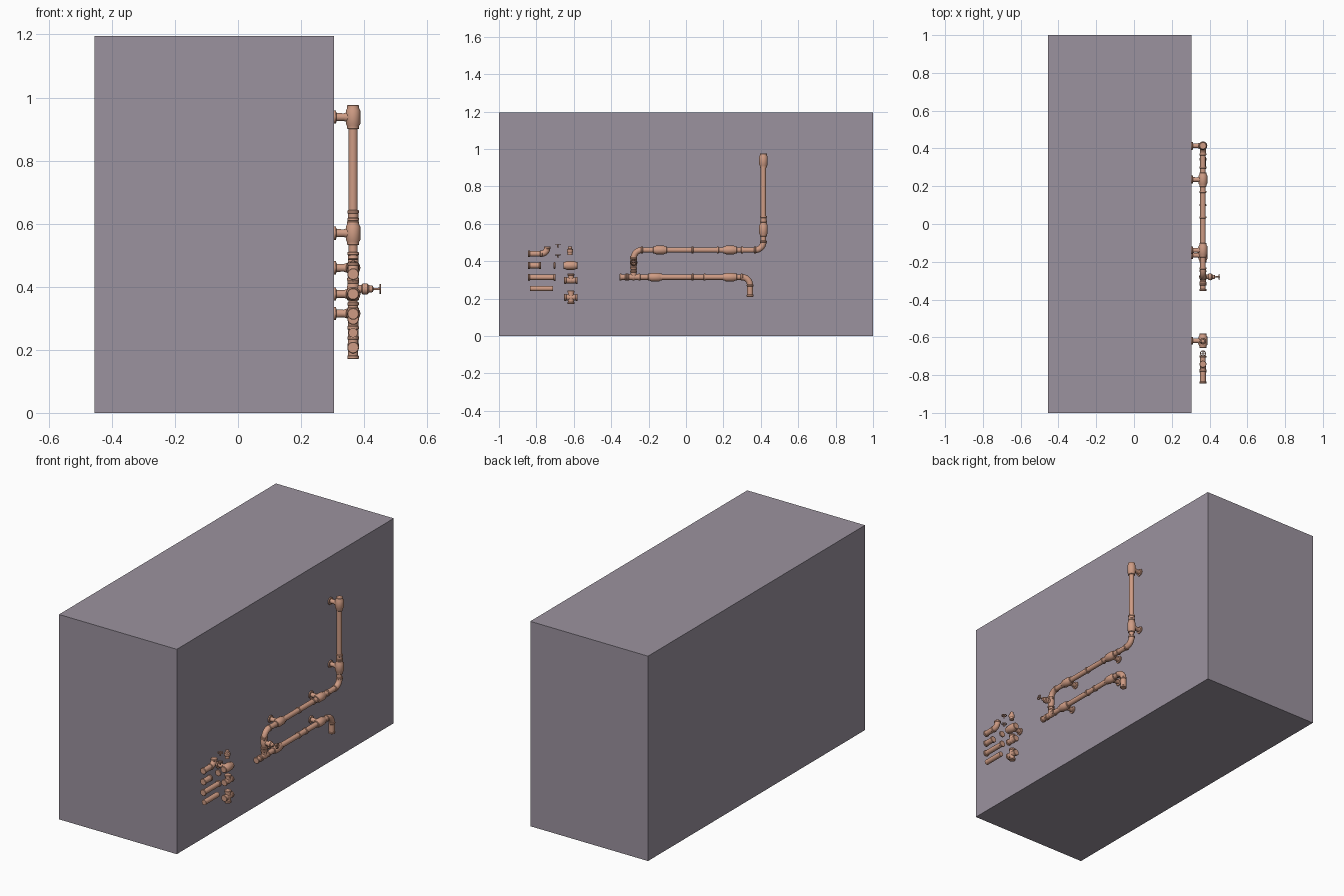
import bpy, bmesh, math
from mathutils import Vector

if "Cube" in bpy.data.objects:
    bpy.data.objects.remove(bpy.data.objects["Cube"])

PX = 0.365      # x of the pipe plane
WALL = 0.305    # x of the wall face
SEG = 28


def material(name, rgb):
    m = bpy.data.materials.new(name)
    m.diffuse_color = (*rgb, 1)
    m.use_nodes = True
    m.node_tree.nodes["Principled BSDF"].inputs["Base Color"].default_value = m.diffuse_color
    return m


copper = material("copper", (0.62, 0.33, 0.23))
plaster = material("grey_mauve", (0.33, 0.29, 0.345))


def finish(name, bm, mat, smooth=True):
    bmesh.ops.recalc_face_normals(bm, faces=bm.faces)
    me = bpy.data.meshes.new(name)
    bm.to_mesh(me)
    bm.free()
    ob = bpy.data.objects.new(name, me)
    bpy.context.collection.objects.link(ob)
    me.materials.append(mat)
    if smooth:
        bpy.ops.object.select_all(action='DESELECT')
        ob.select_set(True)
        bpy.context.view_layer.objects.active = ob
        bpy.ops.object.shade_smooth_by_angle(angle=math.radians(35))
    return ob


def add_rings(bm, rings):
    # skin a list of (centre, axis, radius) circles and cap the ends
    loops = []
    for c, axis, r in rings:
        u = Vector((1, 0, 0)) if abs(axis.x) < 0.5 else Vector((0, 1, 0))
        v = axis.cross(u)
        loops.append([bm.verts.new(c + r * (math.cos(a) * u + math.sin(a) * v))
                      for a in (2 * math.pi * i / SEG for i in range(SEG))])
    for a, b in zip(loops, loops[1:]):
        for i in range(SEG):
            j = (i + 1) % SEG
            bm.faces.new((a[i], a[j], b[j], b[i]))
    bm.faces.new(loops[0][::-1])
    bm.faces.new(loops[-1])


def lathe(bm, c, axis, profile):
    c, axis = Vector(c), Vector(axis).normalized()
    add_rings(bm, [(c + axis * t, axis, r) for t, r in profile])


Y, Z, X = (0, 1, 0), (0, 0, 1), (1, 0, 0)


def collar(bm, c, axis, r=0.0185, w=0.011):
    lathe(bm, c, axis, [(-w / 2, r - .002), (-w / 2 + .002, r), (w / 2 - .002, r), (w / 2, r - .002)])


def at(y, z, x=PX):
    return Vector((x, y, z))


def pipe(name, a, b, r=0.0145, ends=0):
    a, b = at(*a), at(*b)
    d = (b - a).normalized()
    bm = bmesh.new()
    lathe(bm, a, d, [(0, r), ((b - a).length, r)])
    if ends:
        collar(bm, a + d * .0055, d)
        collar(bm, b - d * .0055, d)
    return finish(name, bm, copper)


def ring(name, y, z, axis, w=0.011):
    bm = bmesh.new()
    collar(bm, at(y, z), axis, w=w)
    finish(name, bm, copper)


def bracket(name, y, z, axis):
    # barrel clamp, wall arm and wall flange
    bm = bmesh.new()
    lathe(bm, at(y, z), axis, [(-.038, .017), (-.036, .019), (-.028, .019), (-.021, .023),
                               (.021, .023), (.028, .019), (.036, .019), (.038, .017)])
    lathe(bm, at(y, z, WALL), X, [(0, .021), (.006, .021), (.007, .013),
                                  (.03, .012), (.042, .016), (.06, .016)])
    finish(name, bm, copper)


def elbow(name, corner, d0, d1, r=0.045, tube=0.0165):
    # d0/d1: directions from the corner towards each open end
    d0, d1 = Vector(d0), Vector(d1)
    c = at(*corner) + r * (d0 + d1)
    rings = []
    for i in range(13):
        t = math.pi / 2 * i / 12
        p = c - r * (math.cos(t) * d1 + math.sin(t) * d0)
        tan = (math.sin(t) * d1 - math.cos(t) * d0).normalized()
        rings.append((p, tan, tube))
    bm = bmesh.new()
    add_rings(bm, rings)
    collar(bm, at(*corner) + d0 * r, d0)
    collar(bm, at(*corner) + d1 * r, d1)
    finish(name, bm, copper)


def tee(name, y, z, dirs, reach=0.036):
    bm = bmesh.new()
    bmesh.ops.create_uvsphere(bm, u_segments=20, v_segments=12, radius=0.0175)
    bmesh.ops.translate(bm, verts=bm.verts, vec=at(y, z))
    for d in dirs:
        lathe(bm, at(y, z), d, [(0, .016), (reach, .016)])
        collar(bm, at(y, z) + Vector(d) * (reach - .0055), d)
    finish(name, bm, copper)


def handwheel(name, hub, axis, stem=0.02, r=0.016):
    # rim, spokes and a stem running backwards along the axis
    hub, axis = Vector(hub), Vector(axis)
    u = Vector((0, 1, 0))
    v = axis.cross(u)
    bm = bmesh.new()
    n, k, t = 24, 8, 0.0025
    g = [[bm.verts.new(hub + (r - t + t * math.cos(b)) * (math.cos(a) * u + math.sin(a) * v)
                       + axis * t * math.sin(b))
          for b in (2 * math.pi * j / k for j in range(k))]
         for a in (2 * math.pi * i / n for i in range(n))]
    for i in range(n):
        for j in range(k):
            bm.faces.new((g[i][j], g[(i + 1) % n][j], g[(i + 1) % n][(j + 1) % k], g[i][(j + 1) % k]))
    for d in (u, v):
        lathe(bm, hub - d * (r - t), d, [(0, .0018), (2 * (r - t), .0018)])
    lathe(bm, hub, -axis, [(-.003, .003), (.003, .004), (stem, .003)])
    finish(name, bm, copper)


BONNET = [(0, .014), (.026, .012), (.03, .017), (.038, .018), (.046, .017), (.05, .012), (.062, .010), (.065, .005)]

# wall block
bm = bmesh.new()
bmesh.ops.create_cube(bm, size=1)
bmesh.ops.scale(bm, vec=(0.76, 2, 1.195), verts=bm.verts)
bmesh.ops.translate(bm, vec=(-0.075, 0, 0.5975), verts=bm.verts)
finish("wall_block", bm, plaster, False)

UP, DN, R, L = (0, 0, 1), (0, 0, -1), (0, 1, 0), (0, -1, 0)
HI, LO, YV, YR, YD = 0.46, 0.315, -0.28, 0.414, 0.343

# straight runs
pipe("riser_pipe", (YR, 0.5), (YR, 0.965))
pipe("upper_pipe", (-0.24, HI), (0.375, HI))
pipe("lower_pipe", (-0.28, LO), (0.30, LO))
pipe("valve_pipe", (YV, LO), (YV, 0.42))
pipe("outlet_pipe", (YD, 0.21), (YD, 0.275), .0165)
ring("outlet_collar", YD, 0.2155, Z)

# bends
elbow("riser_elbow", (YR, HI), UP, L)
elbow("valve_elbow", (YV, HI), DN, R)
elbow("outlet_elbow", (YD, LO), DN, L)

# wall brackets
for i, (y, z, a) in enumerate([(YR, 0.938, Z), (YR, 0.57, Z), (0.235, HI, Y), (-0.139, HI, Y),
                               (0.235, LO, Y), (-0.165, LO, Y)]):
    bracket(f"bracket_{i + 1}", y, z, a)

# joint sleeves and rings
for i, y in enumerate((0.035, 0.17, 0.30)):
    ring(f"upper_joint_{i + 1}", y, HI, Y)
for i, y in enumerate((0.035, 0.10)):
    ring(f"lower_joint_{i + 1}", y, LO, Y)
pipe("riser_sleeve", (YR, 0.608), (YR, 0.643), .0165, 1)

# branch tee and valve
tee("branch_tee", YV, LO, (UP, L, R))
pipe("stub_end", (-0.355, LO), (-0.315, LO), .0145, 1)
bm = bmesh.new()
lathe(bm, at(YV, 0.393), Z, [(-.036, .017), (-.034, .019), (-.027, .019), (-.025, .015), (-.014, .018),
                             (0, .020), (.014, .018), (.025, .015), (.027, .019), (.034, .019), (.036, .017)])
lathe(bm, at(YV, 0.393), X, BONNET)
finish("valve_body", bm, copper)
handwheel("valve_handwheel", at(YV, 0.393, 0.451), X, 0.03)

# loose sample parts laid out beside the run
elbow("sample_elbow", (-0.742, 0.44), UP, L, 0.032)
pipe("sample_elbow_tail", (-0.845, 0.44), (-0.77, 0.44), .0155, 1)
pipe("sample_sleeve", (-0.845, 0.377), (-0.775, 0.377), .0155, 1)
ring("sample_ring", -0.703, 0.377, Y, 0.009)
bracket("sample_bracket", -0.618, 0.377, Y)
pipe("sample_flanged_pipe", (-0.845, 0.314), (-0.697, 0.314), .0145, 1)
pipe("sample_plain_pipe", (-0.835, 0.254), (-0.71, 0.254))
tee("sample_tee", -0.615, 0.298, (UP, L, R))
tee("sample_cross", -0.615, 0.207, (UP, DN, L, R))
handwheel("sample_handwheel_1", at(-0.685, 0.488), Z, 0.018)
handwheel("sample_handwheel_2", at(-0.685, 0.434), Z, 0.018)
bm = bmesh.new()
lathe(bm, at(-0.62, 0.432), Z, [(0, .013), (.012, .013), (.016, .016), (.024, .017), (.031, .016),
                                (.035, .011), (.046, .010), (.048, .006)])
finish("sample_valve_bonnet", bm, copper)
